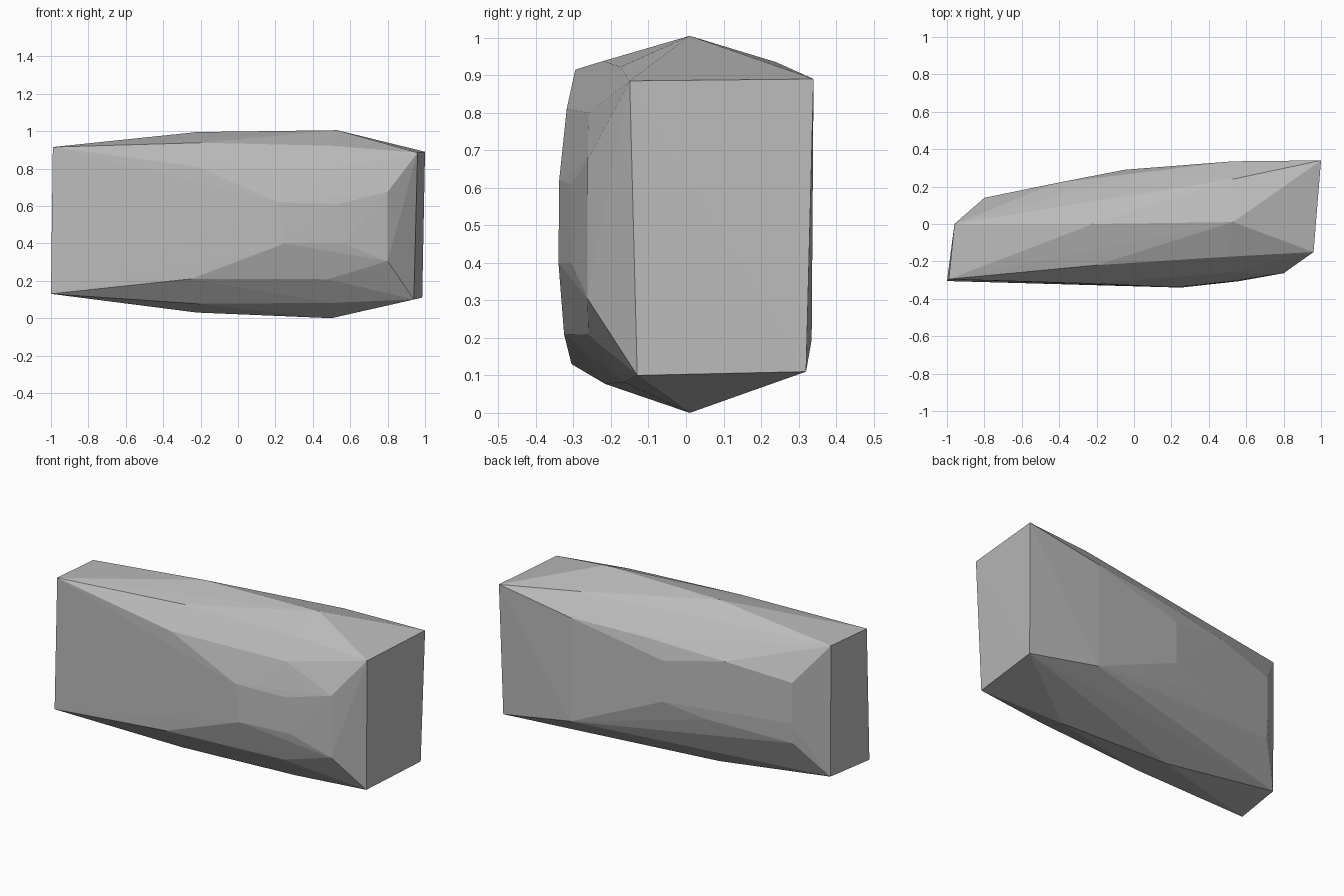
import bpy, bmesh

# Corner points of the faceted block
ends = [(-0.99, -0.295, 0.915), (-1.0, -0.305, 0.13),
        (-0.96, 0.0, 0.917), (-0.955, 0.0, 0.133),
        (0.96, -0.15, 0.885), (1.0, 0.34, 0.89),
        (0.985, 0.32, 0.11), (0.94, -0.13, 0.10)]
# Ridges along the top and bottom
ridges = [(0.53, 0.01, 1.005), (-0.22, 0.0, 0.995), (0.53, 0.24, 0.935),
          (-0.2, -0.22, 0.938), (0.5, -0.175, 0.922),
          (0.5, 0.01, 0.0), (-0.22, 0.0, 0.03),
          (-0.22, -0.215, 0.077), (0.5, -0.165, 0.082)]
# Bulging front side
front = [(-0.22, -0.318, 0.81), (-0.25, -0.325, 0.21),
         (0.22, -0.338, 0.62), (0.25, -0.34, 0.40),
         (0.53, -0.306, 0.61), (0.56, -0.306, 0.40),
         (0.5, -0.26, 0.80), (0.48, -0.26, 0.208),
         (0.8, -0.262, 0.675), (0.8, -0.263, 0.305)]
# Bulging back side
back = [(0.53, 0.335, 0.815), (0.53, 0.335, 0.195),
        (-0.05, 0.29, 0.695), (-0.05, 0.29, 0.45),
        (0.08, 0.28, 0.80), (-0.41, 0.22, 0.76), (-0.3, 0.235, 0.39),
        (-0.8, 0.14, 0.705), (-0.8, 0.14, 0.46), (-0.8, 0.13, 0.34)]

# Wrap the points in a tight faceted shell
bm = bmesh.new()
for p in ends + ridges + front + back:
    bm.verts.new(p)
hull = bmesh.ops.convex_hull(bm, input=bm.verts[:])
loose = {v for v in hull["geom_interior"] + hull["geom_unused"]
         if isinstance(v, bmesh.types.BMVert)}
bmesh.ops.delete(bm, geom=list(loose), context="VERTS")
bmesh.ops.recalc_face_normals(bm, faces=bm.faces[:])

mesh = bpy.data.meshes.new("faceted_block")
bm.to_mesh(mesh)
bm.free()
block = bpy.data.objects.new("faceted_block", mesh)
bpy.context.collection.objects.link(block)

# Single plain grey
grey = bpy.data.materials.new("stone grey")
grey.diffuse_color = (0.5, 0.5, 0.5, 1)
mesh.materials.append(grey)
